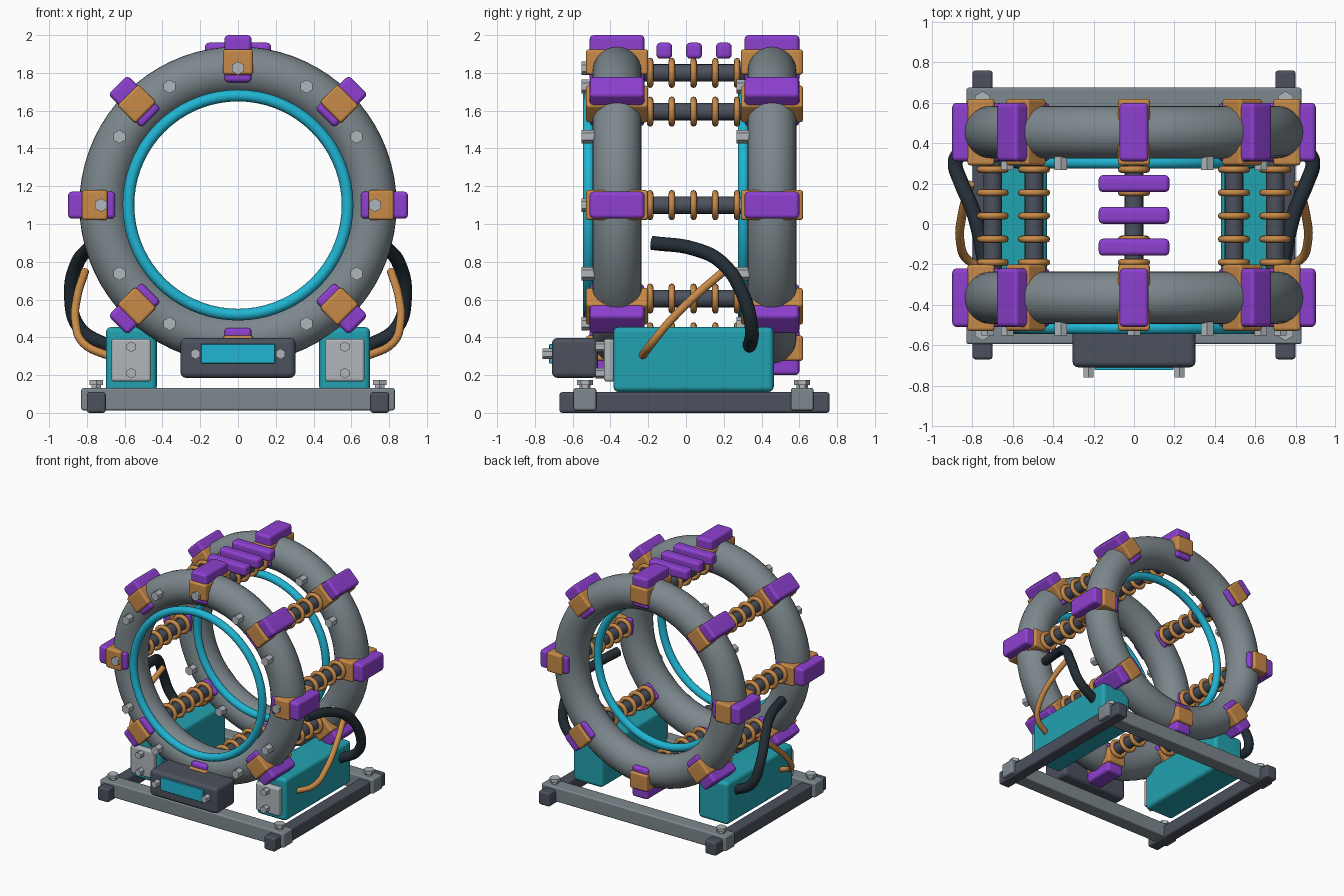
import bpy, bmesh, math
from mathutils import Matrix, Vector

if "Cube" in bpy.data.objects:
    bpy.data.objects.remove(bpy.data.objects["Cube"])


def material(name, hexcode):
    m = bpy.data.materials.new(name)
    srgb = [int(hexcode[i:i + 2], 16) / 255 for i in (0, 2, 4)]
    lin = [c / 12.92 if c <= 0.04045 else ((c + 0.055) / 1.055) ** 2.4 for c in srgb]
    m.diffuse_color = (*lin, 1)
    m.use_nodes = True
    m.node_tree.nodes["Principled BSDF"].inputs["Base Color"].default_value = m.diffuse_color
    return m


GREY = material("steel grey", "7d888d")
DARK = material("dark slate", "4b515d")
CYAN = material("bright cyan", "20b5d3")
TEAL = material("teal", "22a2b0")
PURPLE = material("purple", "8e40d0")
ORANGE = material("copper", "c88a48")
LIGHT = material("light metal", "b0b6bb")
BLACK = material("black rubber", "232e35")

RING_Z = 1.1
RING_Y = (-0.365, 0.455)
EIGHTHS = [i * math.pi / 4 for i in range(8)]
Y_AXIS = Matrix.Rotation(math.pi / 2, 4, 'X')


def finish(ob, mat, angle=35):
    ob.data.materials.append(mat)
    bpy.ops.object.select_all(action='DESELECT')
    ob.select_set(True)
    bpy.context.view_layer.objects.active = ob
    bpy.ops.object.shade_smooth_by_angle(angle=math.radians(angle))
    return ob


def make(name, bm, mat):
    me = bpy.data.meshes.new(name)
    bmesh.ops.recalc_face_normals(bm, faces=bm.faces)
    bm.to_mesh(me)
    bm.free()
    ob = bpy.data.objects.new(name, me)
    bpy.context.collection.objects.link(ob)
    return finish(ob, mat)


def box(name, lo, hi, mat, bevel=0.02, turn=0.0):
    """Rounded box between two corners, optionally turned about the ring axis."""
    bm = bmesh.new()
    bmesh.ops.create_cube(bm, size=1)
    size = Vector(hi) - Vector(lo)
    mid = (Vector(hi) + Vector(lo)) / 2
    bmesh.ops.scale(bm, vec=size, verts=bm.verts)
    if bevel:
        bmesh.ops.bevel(bm, geom=bm.edges[:], offset=bevel, segments=3,
                        profile=0.5, affect='EDGES')
    bmesh.ops.translate(bm, vec=mid, verts=bm.verts)
    if turn is not None and turn != 0.0:
        bmesh.ops.rotate(bm, verts=bm.verts, matrix=Matrix.Rotation(-turn, 3, 'Y'))
    ob = make(name, bm, mat)
    ob.modifiers.new("even_normals", 'WEIGHTED_NORMAL').keep_sharp = True
    return ob


def rod(name, start, end, radius, mat, sides):
    bm = bmesh.new()
    a, b = Vector(start), Vector(end)
    turn = (b - a).to_track_quat('Z', 'Y').to_matrix().to_4x4()
    bmesh.ops.create_cone(bm, cap_ends=True, segments=sides, radius1=radius, radius2=radius,
                          depth=(b - a).length,
                          matrix=Matrix.Translation((a + b) / 2) @ turn)
    return make(name, bm, mat)


def torus(name, loc, major, minor, mat, seg, sides):
    bpy.ops.mesh.primitive_torus_add(location=loc, rotation=(math.pi / 2, 0, 0),
                                     major_radius=major, minor_radius=minor,
                                     major_segments=seg, minor_segments=sides)
    ob = bpy.context.object
    ob.name = name
    return finish(ob, mat, 60)


def hose(name, points, radius, mat):
    cu = bpy.data.curves.new(name, 'CURVE')
    cu.dimensions = '3D'
    cu.bevel_depth = radius
    cu.bevel_resolution = 4
    cu.resolution_u = 6
    cu.use_fill_caps = True
    sp = cu.splines.new('BEZIER')
    sp.bezier_points.add(len(points) - 1)
    for p, co in zip(sp.bezier_points, points):
        p.co = co
        p.handle_left_type = p.handle_right_type = 'AUTO'
    ob = bpy.data.objects.new(name, cu)
    bpy.context.collection.objects.link(ob)
    bpy.ops.object.select_all(action='DESELECT')
    ob.select_set(True)
    bpy.context.view_layer.objects.active = ob
    bpy.ops.object.convert(target='MESH')
    return finish(bpy.context.object, mat, 50)


def on_ring(r, a, y):
    return Vector((r * math.cos(a), y, RING_Z + r * math.sin(a)))


# Two large rings with trim, bolts and clamps
for side, y in zip(("front", "back"), RING_Y):
    torus(side + "_ring", (0, y, RING_Z), 0.71, 0.13, GREY, 72, 28)
    torus(side + "_trim_ring", (0, y - 0.15, RING_Z), 0.58, 0.031, CYAN, 72, 14)
    for i in range(12):
        a = i * math.pi / 6
        if i != 9 or side == "back":
            rod(side + "_ring_bolt", on_ring(0.725, a, y - 0.11),
                on_ring(0.725, a, y - 0.188), 0.036, LIGHT, 6)
    for a in EIGHTHS:
        pad = box(side + "_clamp_pad", (0.65, y - 0.145, -0.072), (0.9, y + 0.145, 0.072),
                  PURPLE, 0.022, a)
        band = box(side + "_clamp_band", (0.69, y - 0.165, -0.08), (0.825, y + 0.165, 0.08),
                   ORANGE, 0.016, a)
        pad.location.z = band.location.z = RING_Z

# Cross rods wound with coils
for a in EIGHTHS:
    rod("cross_rod", on_ring(0.7, a, RING_Y[0]), on_ring(0.7, a, RING_Y[1]), 0.046, DARK, 20)
    for k in range(5):
        torus("coil_loop", on_ring(0.7, a, -0.19 + 0.115 * k), 0.063, 0.017, ORANGE, 24, 8)

# Fins along the top rod
for y in (-0.115, 0.043, 0.2):
    box("top_fin", (-0.175, y - 0.042, 1.875), (0.175, y + 0.042, 1.96), PURPLE, 0.022)

# Base frame
for y in (-0.535, 0.615):
    box("cross_rail", (-0.83, y - 0.06, 0.013), (0.83, y + 0.06, 0.132), GREY, 0.012)
for s in (-1, 1):
    box("side_rail", (s * 0.75 - 0.05, -0.67, 0), (s * 0.75 + 0.05, 0.76, 0.11), DARK, 0.015)
    for y in (-0.535, 0.615):
        rod("base_bolt_neck", (s * 0.75, y, 0.12), (s * 0.75, y, 0.155), 0.03, LIGHT, 6)
        rod("base_bolt_head", (s * 0.75, y, 0.148), (s * 0.75, y, 0.175), 0.042, LIGHT, 6)

# Side housings with front plates and hoses
for s in (-1, 1):
    x = s * 0.565
    box("side_housing", (x - 0.135, -0.385, 0.11), (x + 0.135, 0.465, 0.455), TEAL, 0.03)
    box("housing_plate", (x - 0.105, -0.435, 0.165), (x + 0.105, -0.38, 0.392), LIGHT, 0.016)
    for z in (0.21, 0.35):
        rod("plate_bolt", (x, -0.425, z), (x, -0.48, z), 0.028, LIGHT, 6)
    hose("thick_hose", [(s * px, py, pz) for px, py, pz in (
        (0.74, -0.18, 0.9), (0.79, 0.045, 0.868), (0.85, 0.19, 0.795),
        (0.885, 0.3, 0.63), (0.84, 0.347, 0.45), (0.67, 0.335, 0.345))], 0.037, BLACK)
    hose("thin_hose", [(s * px, py, pz) for px, py, pz in (
        (0.81, 0.2, 0.75), (0.85, 0.05, 0.62), (0.86, -0.09, 0.48),
        (0.82, -0.18, 0.37), (0.67, -0.235, 0.295))], 0.022, ORANGE)

# Control box on the front
box("control_box", (-0.305, -0.71, 0.185), (0.305, -0.465, 0.397), DARK, 0.03)
box("control_panel", (-0.195, -0.724, 0.262), (0.195, -0.70, 0.365), CYAN, 0.005)
for x in (-0.225, 0.225):
    rod("control_bolt", (x, -0.70, 0.312), (x, -0.76, 0.312), 0.028, LIGHT, 6)
